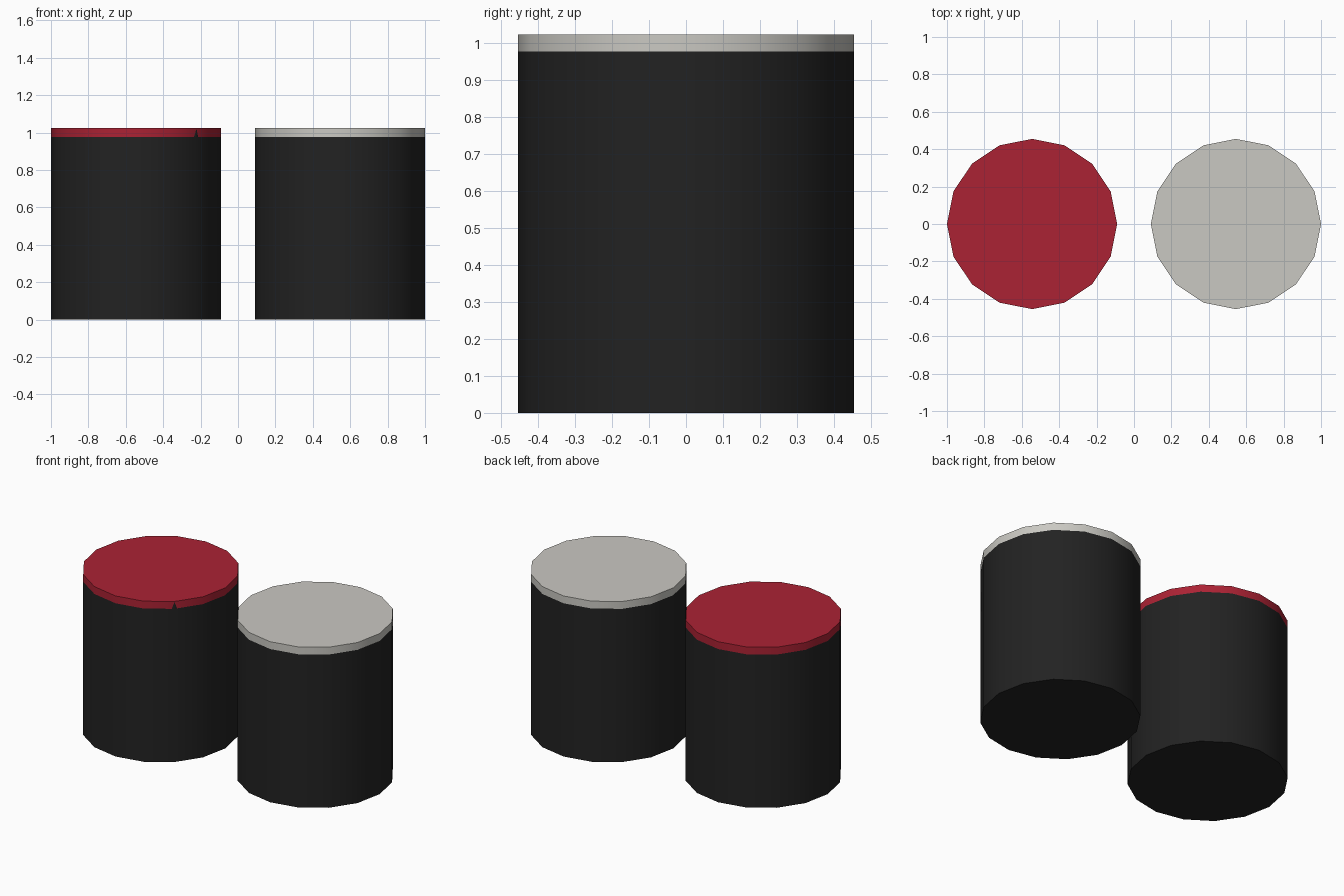
import bpy, math

if "Cube" in bpy.data.objects:
    bpy.data.objects.remove(bpy.data.objects["Cube"])

R, SIDES = 0.455, 16
SEAM, TOP = 0.977, 1.024


def material(name, rgb):
    m = bpy.data.materials.new(name)
    m.diffuse_color = (*rgb, 1)
    m.use_nodes = True
    m.node_tree.nodes["Principled BSDF"].inputs["Base Color"].default_value = m.diffuse_color
    return m


black = material("black", (0.016, 0.016, 0.016))
red = material("red", (0.41, 0.016, 0.034))
pale_grey = material("pale grey", (0.59, 0.58, 0.54))


def drum(name, x, z0, z1, mat):
    bpy.ops.mesh.primitive_cylinder_add(vertices=SIDES, radius=R, depth=z1 - z0,
                                        location=(x, 0, (z0 + z1) / 2))
    ob = bpy.context.object
    ob.name = name
    ob.data.materials.append(mat)
    bpy.ops.object.shade_smooth_by_angle(angle=math.radians(35))


# two black canisters with coloured lids
for side, x, mat in (("left", -0.545, red), ("right", 0.545, pale_grey)):
    drum(side + "_canister", x, 0, SEAM, black)
    drum(side + "_lid", x, SEAM, TOP, mat)

# small dark notch mark folded around one corner of the red lid
def rim(deg, r):
    a = math.radians(deg)
    return (-0.545 + r * math.cos(a), r * math.sin(a))

r = R + 0.002
corner = rim(-45, r)
verts = []
for other in (rim(-67.5, r), rim(-22.5, r)):
    verts.append([c + (o - c) * 0.09 for c, o in zip(corner, other)] + [SEAM])
verts += [[*corner, SEAM], [*corner, TOP - 0.003]]
mesh = bpy.data.meshes.new("lid_notch")
mesh.from_pydata(verts, [], [(0, 2, 3), (2, 1, 3)])
mesh.materials.append(black)
notch = bpy.data.objects.new("lid_notch", mesh)
bpy.context.collection.objects.link(notch)
